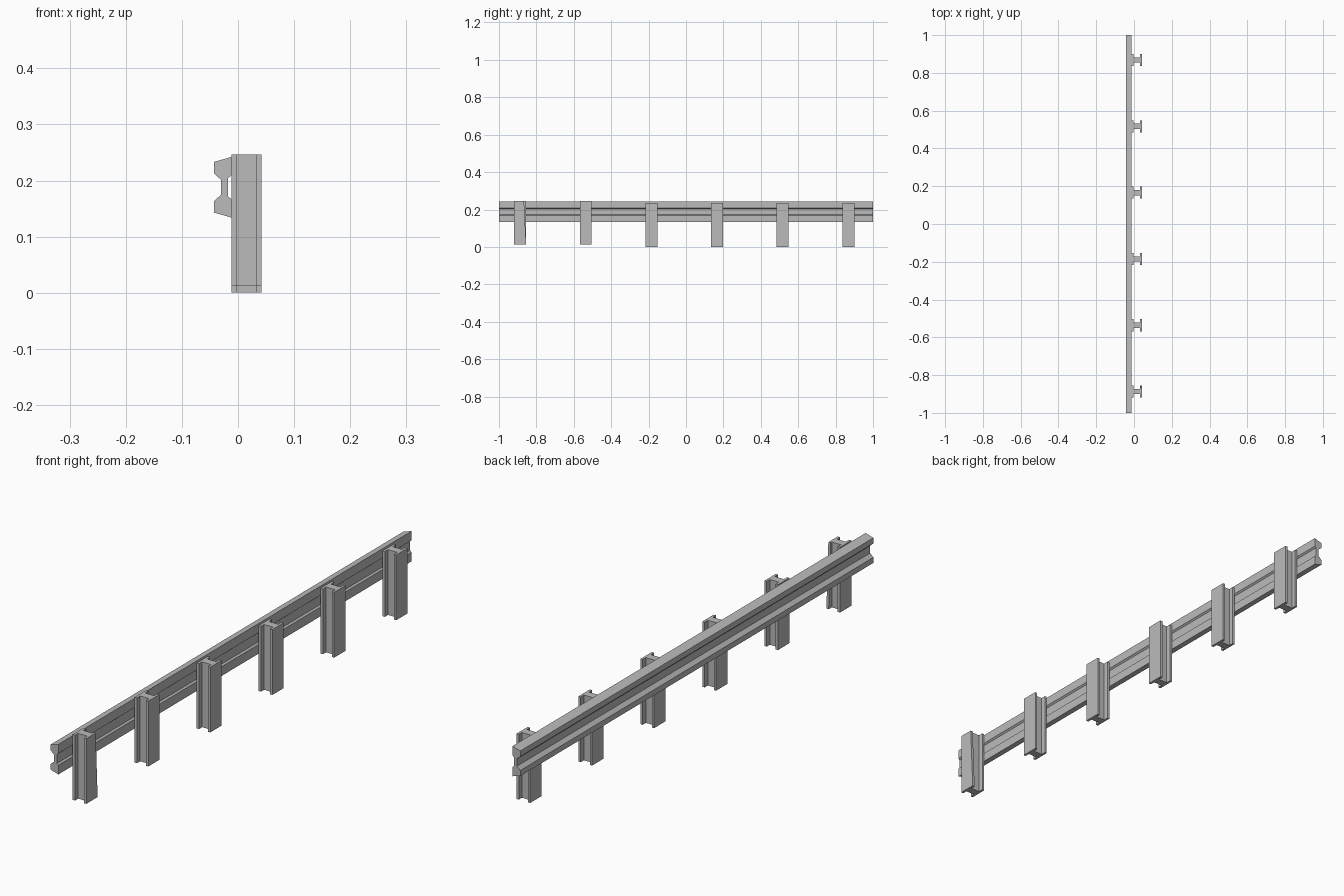
import bpy

if "Cube" in bpy.data.objects:
    bpy.data.objects.remove(bpy.data.objects["Cube"])

steel = bpy.data.materials.new("galvanised grey")
steel.use_nodes = True
grey = (0.5, 0.5, 0.5, 1)
steel.diffuse_color = grey
steel.node_tree.nodes["Principled BSDF"].inputs["Base Color"].default_value = grey


def prism(name, outline, place, start, end):
    """Extrude a closed outline from start to end; place(u, v, w) gives the point."""
    n = len(outline)
    verts = [place(u, v, w) for w in (start, end) for u, v in outline]
    faces = [(i, (i + 1) % n, (i + 1) % n + n, i + n) for i in range(n)]
    faces += [tuple(reversed(range(n))), tuple(range(n, 2 * n))]
    mesh = bpy.data.meshes.new(name)
    mesh.from_pydata(verts, [], faces)
    mesh.materials.append(steel)
    obj = bpy.data.objects.new(name, mesh)
    bpy.context.collection.objects.link(obj)
    # Make all normals point outward
    import bmesh
    bm = bmesh.new()
    bm.from_mesh(mesh)
    bmesh.ops.recalc_face_normals(bm, faces=bm.faces)
    bm.to_mesh(mesh)
    bm.free()
    return obj


# Corrugated rail: upper half of the section, mirrored about its middle height
MID = 0.188
half = [(-0.018, 0.016), (-0.012, 0.021), (-0.012, 0.054),
        (-0.043, 0.045), (-0.043, 0.025), (-0.030, 0.013)]
section = [(x, MID + h) for x, h in half] + [(x, MID - h) for x, h in reversed(half)]
prism("guard_rail", section, lambda x, z, y: (x, y, z), -1, 1)

# I-beam posts: one side of the section, mirrored across the web
FLANGE, WEB = 0.032, 0.014
side = [(-0.012, FLANGE), (-0.003, FLANGE), (-0.003, WEB),
        (0.033, WEB), (0.033, FLANGE), (0.042, FLANGE)]
beam = side + [(x, -y) for x, y in reversed(side)]
for i in range(6):
    y0 = -0.887 + 0.351 * i
    bottom = 0.012 if i < 2 else 0.0      # the first two posts sit higher
    post = prism(f"post_{i + 1}", beam,
                 lambda x, y, z: (x, y0 + y, z), bottom, bottom + 0.234)
    if i == 0:
        # Bent outer flange on the end post
        for v in post.data.vertices:
            if v.co.x > 0.03 and v.co.y > y0 + 0.03 and v.co.z > 0.2:
                v.co.y -= 0.011
